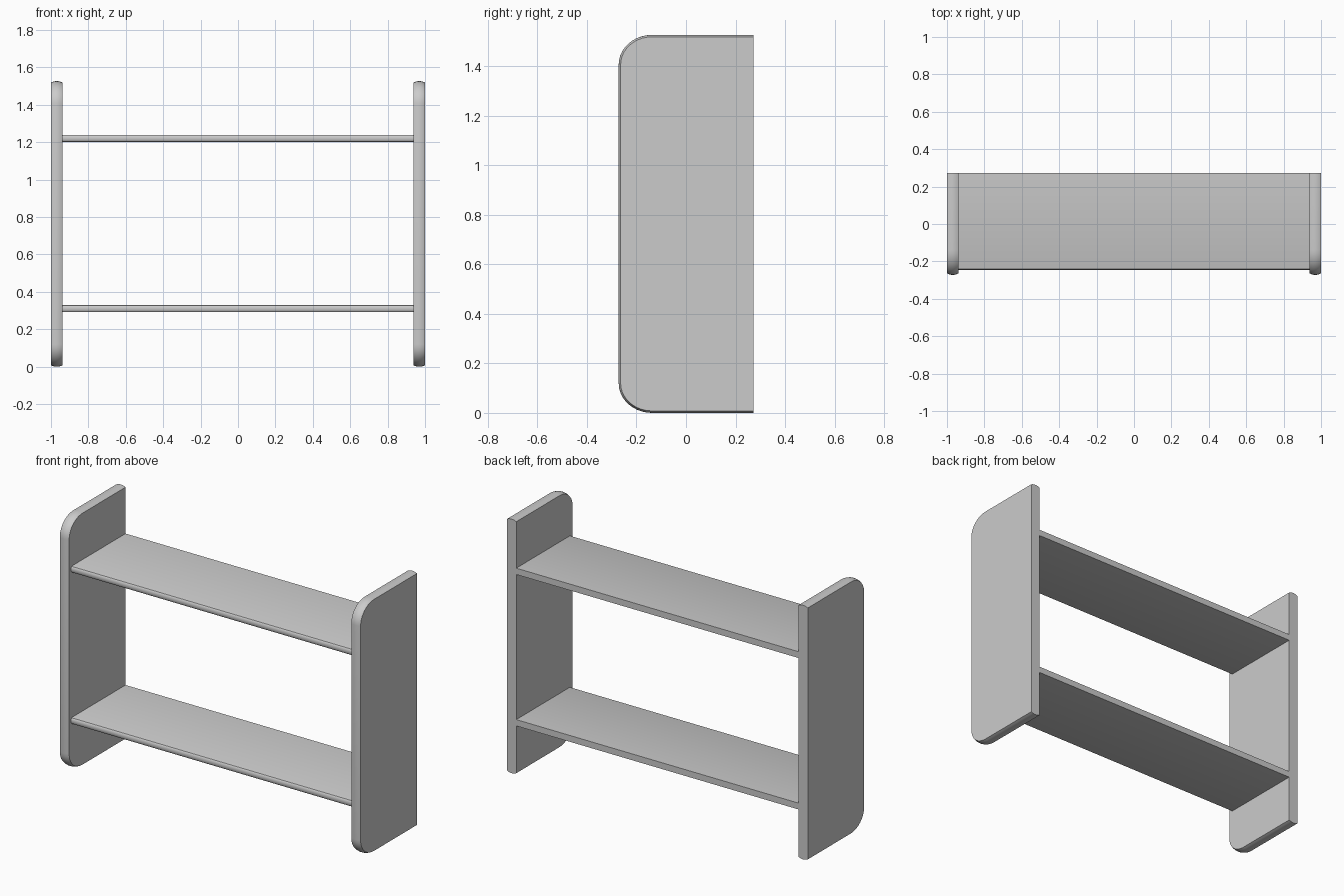
import bpy, bmesh
from math import sin, cos, pi

if "Cube" in bpy.data.objects:
    bpy.data.objects.remove(bpy.data.objects["Cube"])

DEPTH, HEIGHT = 0.272, 1.527      # half depth, full height
PANEL_T, BULGE = 0.062, 0.008


def loft(name, rings, smooth=True):
    """Skin a list of equal-length closed rings and cap both ends."""
    bm = bmesh.new()
    loops = [[bm.verts.new(p) for p in ring] for ring in rings]
    n = len(loops[0])
    for a, b in zip(loops, loops[1:]):
        for i in range(n):
            j = (i + 1) % n
            bm.faces.new((a[i], a[j], b[j], b[i]))
    bm.faces.new(loops[0][::-1])
    bm.faces.new(loops[-1])
    bmesh.ops.recalc_face_normals(bm, faces=bm.faces)
    mesh = bpy.data.meshes.new(name)
    bm.to_mesh(mesh)
    bm.free()
    obj = bpy.data.objects.new(name, mesh)
    bpy.context.collection.objects.link(obj)
    bpy.ops.object.select_all(action='DESELECT')
    obj.select_set(True)
    bpy.context.view_layer.objects.active = obj
    bpy.ops.object.shade_smooth_by_angle(angle=0.4)
    return obj


def panel_outline(x, inset, steps=10):
    """Side outline: square at the back, rounded front corners."""
    ry, rz = 0.135 - inset, 0.12 - inset
    y0, z0, z1 = -DEPTH + inset, inset, HEIGHT - inset
    pts = [(x, DEPTH, z0), (x, DEPTH, z1)]
    for i in range(steps + 1):
        a = pi / 2 * i / steps
        pts.append((x, y0 + ry - ry * sin(a), z1 - rz + rz * cos(a)))
    for i in range(steps + 1):
        a = pi / 2 * i / steps
        pts.append((x, y0 + ry - ry * cos(a), z0 + rz - rz * sin(a)))
    return pts


# Side panels with a gently domed edge
for label, sign in (("left", -1), ("right", 1)):
    rings = []
    for i in range(9):
        t = i / 8
        rings.append(panel_outline(sign * (1 - PANEL_T * t),
                                   BULGE * (2 * t - 1) ** 2))
    loft(label + "_side_panel", rings)

# Shelves with a rounded front edge
for label, z in (("lower", 0.311), ("upper", 1.221)):
    half, nose = 0.019, 0.01
    profile = [(DEPTH, -half), (DEPTH, half)]
    for i in range(9):
        a = pi / 2 - pi * i / 8
        profile.append((-0.236 - nose * cos(a), half * sin(a)))
    w = 1 - PANEL_T
    loft(label + "_shelf", [[(x, y, z + dz) for y, dz in profile] for x in (-w, w)])
